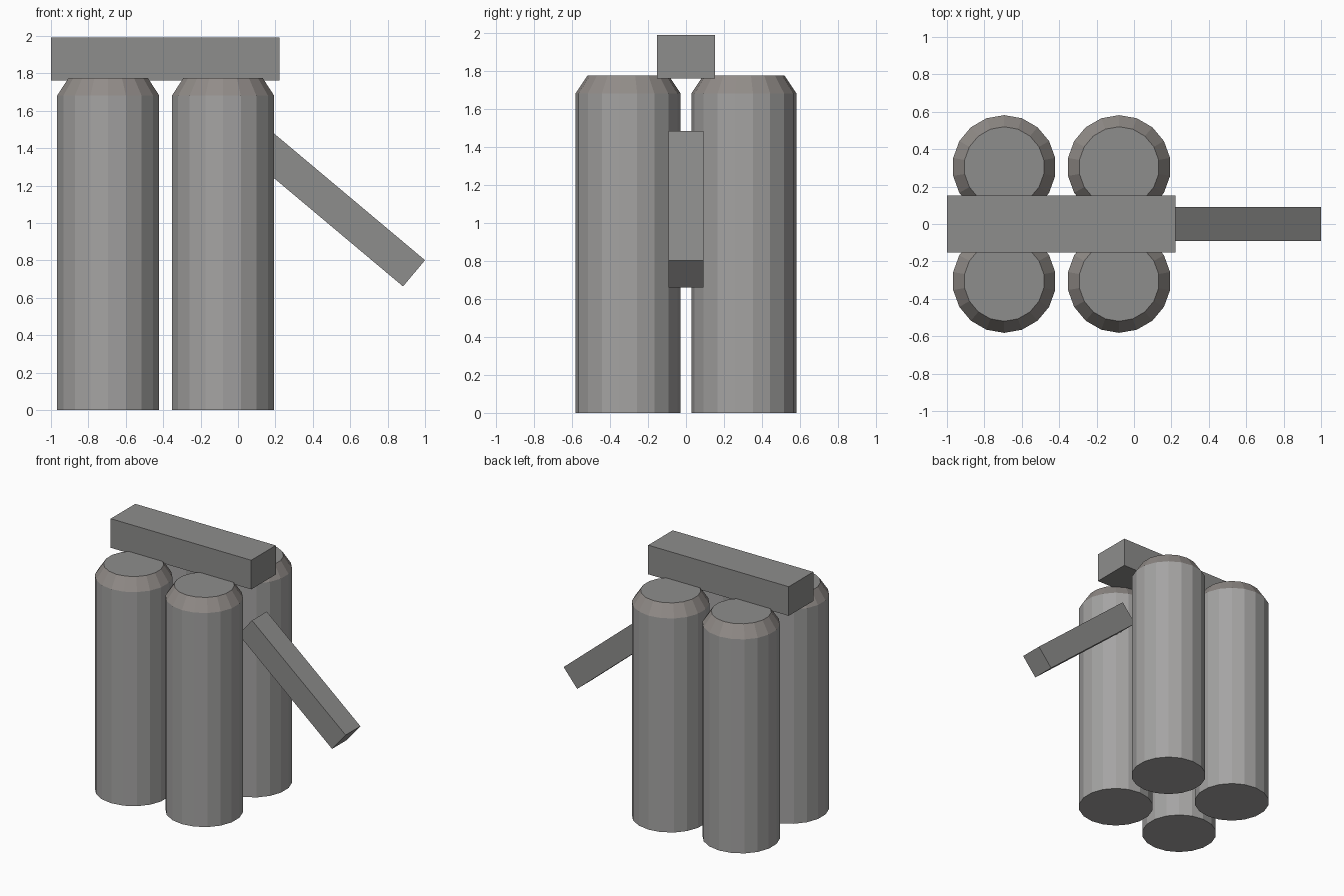
import bpy, bmesh
from math import sin, cos, pi, radians

if "Cube" in bpy.data.objects:
    bpy.data.objects.remove(bpy.data.objects["Cube"])

SIDES = 18


def material(name, rgb):
    mat = bpy.data.materials.new(name)
    mat.diffuse_color = (*rgb, 1)
    mat.use_nodes = True
    mat.node_tree.nodes["Principled BSDF"].inputs["Base Color"].default_value = mat.diffuse_color
    return mat


WALL = material("wall_grey", (0.375, 0.37, 0.365))
STEEL = material("dark_steel", (0.27, 0.267, 0.262))
SHOULDER = material("warm_steel", (0.285, 0.262, 0.247))


def finish(name, bm, *mats):
    bmesh.ops.recalc_face_normals(bm, faces=bm.faces)
    mesh = bpy.data.meshes.new(name)
    bm.to_mesh(mesh)
    bm.free()
    for mat in mats:
        mesh.materials.append(mat)
    obj = bpy.data.objects.new(name, mesh)
    bpy.context.collection.objects.link(obj)
    return obj


def box(name, size, location, tilt=0):
    bm = bmesh.new()
    bmesh.ops.create_cube(bm, size=1)
    bmesh.ops.scale(bm, vec=size, verts=bm.verts)
    obj = finish(name, bm, STEEL)
    obj.location = location
    obj.rotation_euler.y = tilt
    return obj


def silo(name, x, y):
    # Stacked rings: straight wall, then a sloped shoulder to a flat top
    bm = bmesh.new()
    rings = []
    for r, z in ((0.277, 0), (0.277, 1.682), (0.215, 1.776)):
        rings.append([bm.verts.new((r * sin(2 * pi * i / SIDES),
                                    r * cos(2 * pi * i / SIDES), z))
                      for i in range(SIDES)])
    for level, (a, b) in enumerate(zip(rings, rings[1:])):
        for i in range(SIDES):
            j = (i + 1) % SIDES
            bm.faces.new((a[i], a[j], b[j], b[i])).material_index = level
    bm.faces.new(rings[0])
    bm.faces.new(rings[-1]).material_index = 2
    finish(name, bm, WALL, SHOULDER, STEEL).location = (x, y, 0)


# Four silos in a square
for x, col in ((-0.694, "left"), (-0.08, "right")):
    for y, row in ((-0.305, "front"), (0.305, "back")):
        silo(f"silo_{row}_{col}", x, y)

# Gallery across the silo tops
box("top_gallery", (1.222, 0.305, 0.229), (-0.389, 0, 1.8765))

# Sloping conveyor between the right-hand silos
box("conveyor", (1.063, 0.183, 0.183), (0.534, 0, 1.073), radians(40))
